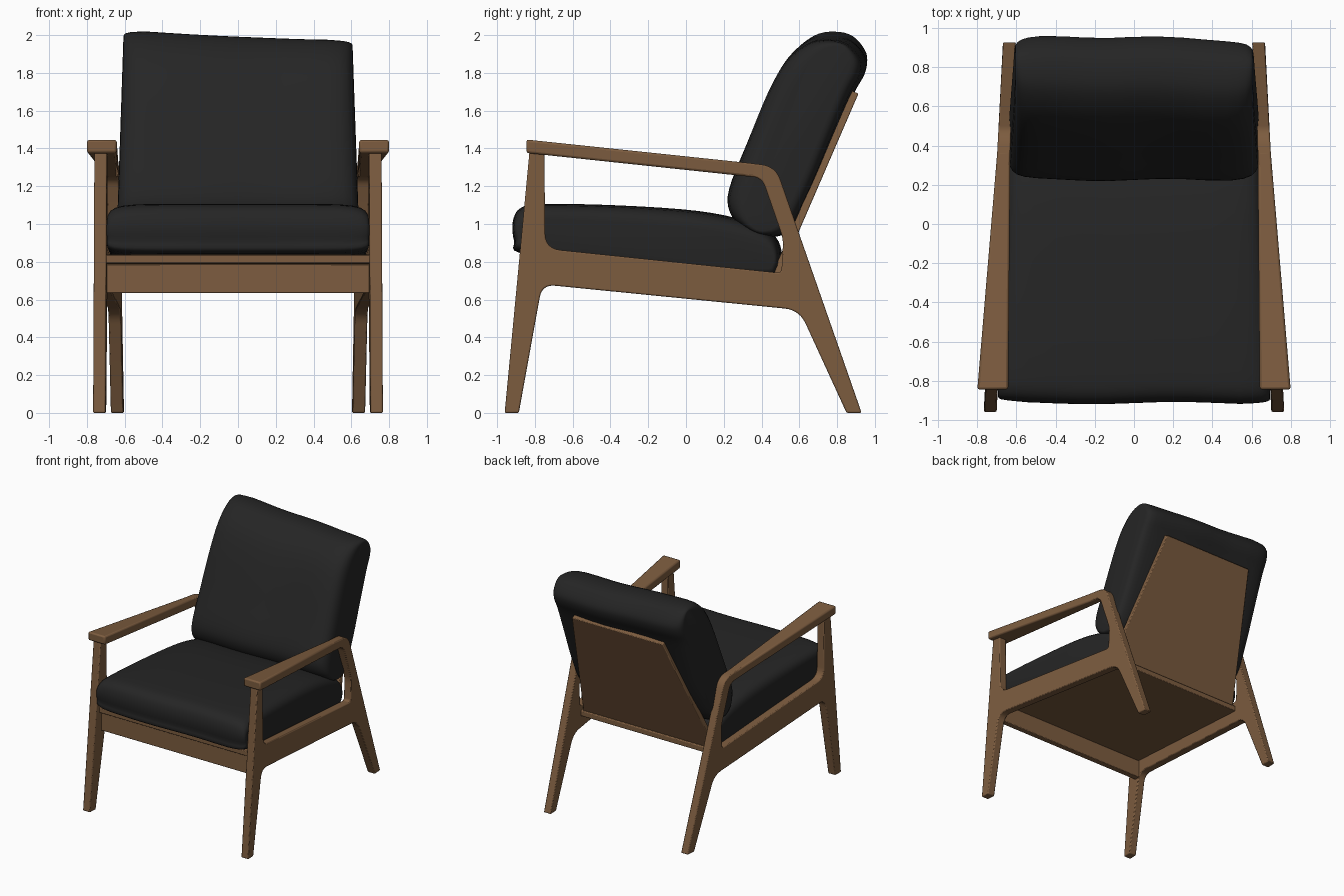
import bpy, bmesh, math
from mathutils import Vector

if "Cube" in bpy.data.objects:
    bpy.data.objects.remove(bpy.data.objects["Cube"])


def material(name, rgb):
    m = bpy.data.materials.new(name)
    m.diffuse_color = (*rgb, 1)
    m.use_nodes = True
    m.node_tree.nodes["Principled BSDF"].inputs["Base Color"].default_value = m.diffuse_color
    return m


WOOD = material("walnut wood", (0.205, 0.108, 0.050))
FABRIC = material("black fabric", (0.0185, 0.0185, 0.0185))


def make(name, bm, mat, bevel=0.0, mirror=False, angle=40):
    bmesh.ops.recalc_face_normals(bm, faces=bm.faces)
    me = bpy.data.meshes.new(name)
    bm.to_mesh(me)
    bm.free()
    ob = bpy.data.objects.new(name, me)
    bpy.context.collection.objects.link(ob)
    me.materials.append(mat)
    if bevel:
        b = ob.modifiers.new("bevel", 'BEVEL')
        b.width, b.segments, b.limit_method = bevel, 2, 'ANGLE'
        b.angle_limit = math.radians(35)
    if mirror:
        ob.modifiers.new("mirror", 'MIRROR')
    bpy.ops.object.select_all(action='DESELECT')
    ob.select_set(True)
    bpy.context.view_layer.objects.active = ob
    bpy.ops.object.shade_smooth_by_angle(angle=math.radians(angle))
    return ob


def fillet(pts, steps=6):
    """Round the corners of a closed outline of (y, z, radius) points."""
    out = []
    for i, (y, z, r) in enumerate(pts):
        p = Vector((y, z))
        if r == 0:
            out.append(p)
            continue
        a = Vector(pts[i - 1][:2]) - p
        b = Vector(pts[(i + 1) % len(pts)][:2]) - p
        a, b = p + a.normalized() * r, p + b.normalized() * r
        for k in range(steps + 1):
            t = k / steps
            out.append(a * (1 - t) ** 2 + p * 2 * t * (1 - t) + b * t * t)
    return out


def loft(rings):
    """Skin a row of closed rings and cap both ends."""
    bm = bmesh.new()
    vs = [[bm.verts.new(p) for p in ring] for ring in rings]
    n = len(vs[0])
    for r0, r1 in zip(vs, vs[1:]):
        for i in range(n):
            j = (i + 1) % n
            bm.faces.new((r0[i], r0[j], r1[j], r1[i]))
    bm.faces.new(vs[0])
    bm.faces.new(vs[-1])
    return bm


def frame_x(y):
    return 0.6845 - 0.052 * y      # side frames converge to the back


# Side frames: front leg, side rail and back leg in one outline
outline = fillet([
    (-0.96, 0, 0), (-0.885, 0, 0), (-0.762, 0.68, 0.07), (0.60, 0.545, 0.08),
    (0.85, 0, 0), (0.93, 0, 0), (0.595, 0.96, 0), (0.475, 1.307, 0.08),
    (0.25, 1.331, 0), (0.25, 1.261, 0), (0.402, 1.245, 0.05),
    (0.515, 0.92, 0.04), (0.505, 0.74, 0.025), (-0.745, 0.870, 0.08),
    (-0.75, 1.40, 0), (-0.827, 1.40, 0)])
make("side_frames", loft([[(frame_x(p.x) + s * 0.033, p.x, p.y) for p in outline]
                          for s in (-1, 1)]), WOOD, 0.007, True)

# Armrests: wide at the front, tapering into the back legs
ring = lambda y, zb, zt, x0, x1: [(x0, y, zb), (x1, y, zb), (x1, y, zt), (x0, y, zt)]
make("armrests", loft([ring(-0.845, 1.376, 1.447, 0.642, 0.800),
                       ring(0.37, 1.247, 1.319, 0.632, 0.698)]), WOOD, 0.012, True)

# Front rail under the seat board
make("front_rail", loft([ring(-0.815, 0.635, 0.787, -0.70, 0.70),
                         ring(-0.765, 0.635, 0.787, -0.70, 0.70)]), WOOD, 0.005)

# Seat board, sloping back
make("seat_board", loft([ring(-0.84, 0.793, 0.838, -0.70, 0.70),
                         ring(0.50, 0.655, 0.700, -0.63, 0.63)]), WOOD, 0.006)

# Back panel, leaning and narrower at the top
lo, hi = Vector((0.47, 0.665)), Vector((0.913, 1.69))
d = (hi - lo).normalized()
nrm = Vector((-d.y, d.x)) * 0.04
make("back_panel", loft([[(-w, p.x, p.y), (w, p.x, p.y),
                          (w, p.x + nrm.x, p.y + nrm.y), (-w, p.x + nrm.x, p.y + nrm.y)]
                         for p, w in ((lo, 0.62), (hi, 0.42))]), WOOD, 0.006)


def smooth_ring(pts, steps=4):
    """Closed smooth curve through the points."""
    P = [Vector(p) for p in pts]
    n, out = len(P), []
    for i in range(n):
        a, b, c, e = P[i - 1], P[i], P[(i + 1) % n], P[(i + 2) % n]
        for k in range(steps):
            t = k / steps
            out.append(0.5 * (2 * b + (c - a) * t + (2 * a - 5 * b + 4 * c - e) * t * t
                              + (3 * b - a - 3 * c + e) * t ** 3))
    return out


def cushion(name, profile, axis0, axis1, half_width, warp):
    """Sweep a side profile across x, rounding it in toward both ends."""
    prof = smooth_ring(profile)
    c = (Vector(axis0) + Vector(axis1)) / 2
    ax = (Vector(axis1) - Vector(axis0)).normalized()
    nn = Vector((-ax.y, ax.x))
    ends = [(1.0, 0.55, 0.955), (0.995, 0.68, 0.97), (0.975, 0.80, 0.98),
            (0.94, 0.89, 0.987), (0.88, 0.95, 0.993), (0.78, 0.985, 1)]
    mids = [(0.6 - 0.2 * i, 1, 1) for i in range(7)]
    stations = [(-u, t, l) for u, t, l in ends] + [(-u, t, l) for u, t, l in mids] \
        + [(u, t, l) for u, t, l in reversed(ends)]
    rings = []
    for u, ts, ls in stations:
        row = []
        for p in prof:
            q = p - c
            q = c + ax * q.dot(ax) * ls + nn * q.dot(nn) * ts
            dy, dz = warp(u, q.x, q.y)
            row.append((u * half_width(q.x, q.y), q.x + dy, q.y + dz))
        rings.append(row)
    make(name, loft(rings), FABRIC, angle=60)


# Seat cushion
cushion("seat_cushion",
        [(-0.87, 0.845), (-0.905, 0.91), (-0.912, 1.01), (-0.87, 1.085), (-0.74, 1.106),
         (-0.35, 1.098), (0.05, 1.07), (0.30, 1.02), (0.45, 0.95), (0.50, 0.86),
         (0.49, 0.75), (0.42, 0.715), (0.0, 0.752), (-0.5, 0.804)],
        (-0.9, 0.95), (0.5, 0.81),
        lambda y, z: 0.658 - 0.042 * y,
        lambda u, y, z: (0.006 * math.sin(5 * u), 0))


# Back cushion: uneven, slumped top edge
def slump(u, y, z):
    k = max(0.0, (z - 1.3) / 0.7)
    return (-0.025 * k * max(u, 0) + 0.006 * math.sin(6 * u),
            k * (0.012 - 0.026 * (u + 0.4) + 0.012 * (u * u if u < 0 else u ** 4)))


cushion("back_cushion",
        [(0.30, 0.985), (0.235, 1.07), (0.235, 1.19), (0.33, 1.43), (0.45, 1.71),
         (0.55, 1.875), (0.67, 1.97), (0.78, 1.99), (0.88, 1.965), (0.95, 1.88),
         (0.945, 1.80), (0.885, 1.69), (0.77, 1.43), (0.64, 1.13), (0.54, 0.96), (0.41, 0.935)],
        (0.40, 0.98), (0.84, 1.94),
        lambda y, z: 0.64 - 0.035 * (z - 1.0),
        slump)
